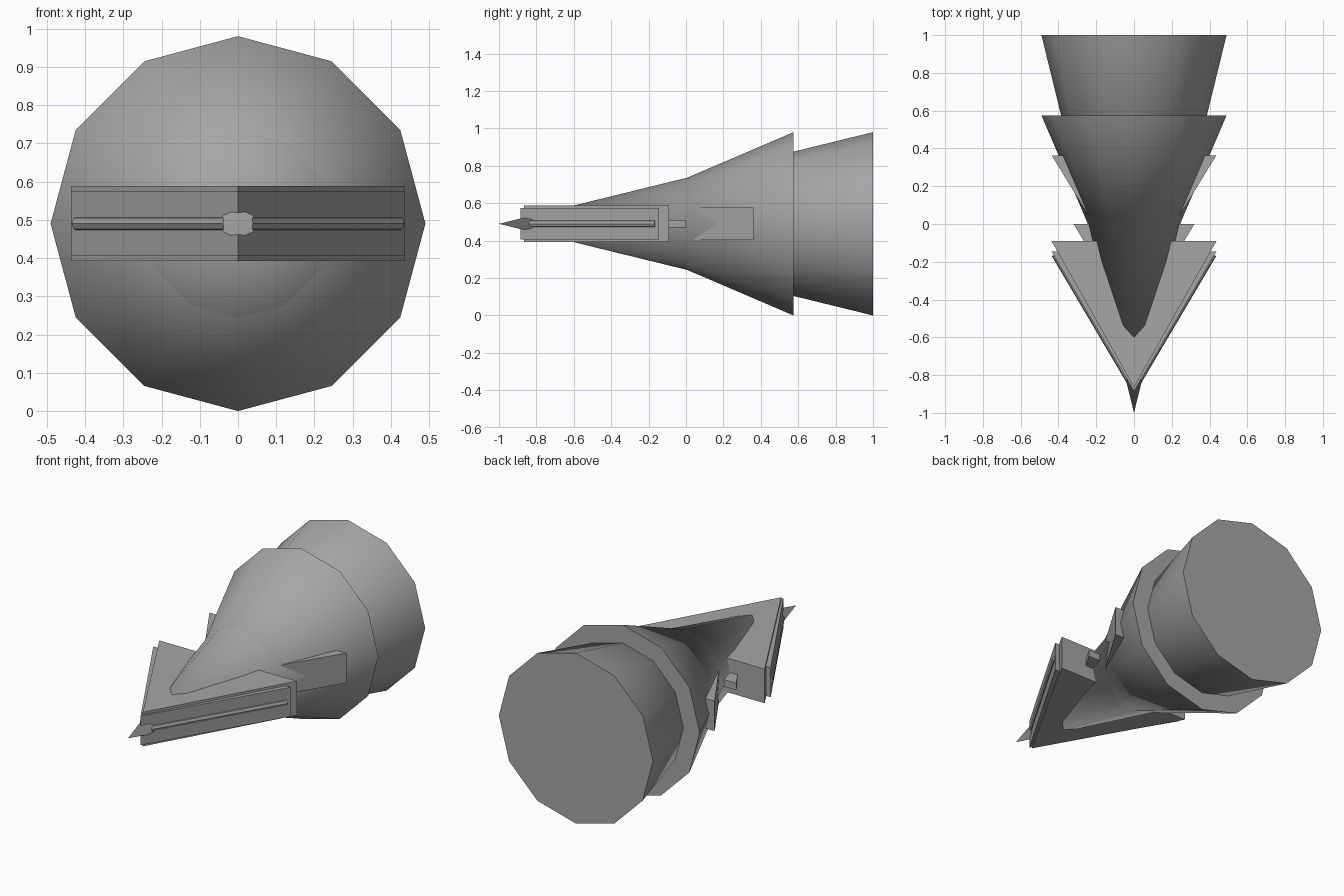
import bpy, bmesh, math
from mathutils import Matrix, Vector

if "Cube" in bpy.data.objects:
    bpy.data.objects.remove(bpy.data.objects["Cube"])

AXIS_Z = 0.49

grey = bpy.data.materials.new("hull_grey")
grey.use_nodes = True
colour = (0.38, 0.38, 0.38, 1)
grey.diffuse_color = colour
grey.node_tree.nodes["Principled BSDF"].inputs["Base Color"].default_value = colour


def finish(name, bm, smooth=False):
    bmesh.ops.recalc_face_normals(bm, faces=bm.faces)
    mesh = bpy.data.meshes.new(name)
    bm.to_mesh(mesh)
    bm.free()
    mesh.materials.append(grey)
    obj = bpy.data.objects.new(name, mesh)
    bpy.context.collection.objects.link(obj)
    if smooth:
        bpy.ops.object.select_all(action="DESELECT")
        obj.select_set(True)
        bpy.context.view_layer.objects.active = obj
        bpy.ops.object.shade_smooth_by_angle(angle=math.radians(40))


def cone(name, tip_y, base_y, radius):
    """Twelve-sided cone pointing forward, closed at the back."""
    bm = bmesh.new()
    place = Matrix.Translation((0, (tip_y + base_y) / 2, AXIS_Z))
    bmesh.ops.create_cone(bm, cap_ends=True, segments=12, radius1=radius, radius2=0,
                          depth=base_y - tip_y,
                          matrix=place @ Matrix.Rotation(math.pi / 2, 4, "X"))
    bmesh.ops.remove_doubles(bm, verts=bm.verts, dist=0.0001)
    finish(name, bm, smooth=True)


def wedge(name, tip_y, base_y, half_width, half_height):
    """Flat triangular prism pointing forward."""
    bm = bmesh.new()
    z = AXIS_Z - half_height
    face = bm.faces.new([bm.verts.new(p) for p in
                         ((0, tip_y, z), (half_width, base_y, z), (-half_width, base_y, z))])
    top = bmesh.ops.extrude_face_region(bm, geom=[face])["geom"]
    bmesh.ops.translate(bm, vec=(0, 0, 2 * half_height),
                        verts=[g for g in top if isinstance(g, bmesh.types.BMVert)])
    finish(name, bm)


# Hull: a long inner cone and a wider cone over its front half
cone("rear_hull", -1, 1, 0.49)
cone("outer_hull", -0.57, 0.575, 0.49)

# Nose wedge with a slightly lower plate standing proud of its front
wedge("nose_wedge", -0.865, -0.09, 0.437, 0.098)
wedge("nose_plate", -0.885, -0.145, 0.437, 0.084)

# Small wedges running through the hull
wedge("small_barb", -0.53, 0, 0.32, 0.02)
wedge("side_fins", -0.35, 0.362, 0.435, 0.086)

# Rounded rail along each leading face of the nose
for side, x in (("left", 1), ("right", -1)):
    start, end = Vector((0, -0.868, AXIS_Z)), Vector((x * 0.418, -0.16, AXIS_Z))
    along = end - start
    bm = bmesh.new()
    turn = along.to_track_quat("Z", "X").to_matrix().to_4x4()
    bmesh.ops.create_cone(bm, cap_ends=True, segments=8, radius1=0.02, radius2=0.02,
                          depth=along.length,
                          matrix=Matrix.Translation((start + end) / 2) @ turn)
    finish(side + "_rail", bm, smooth=True)
